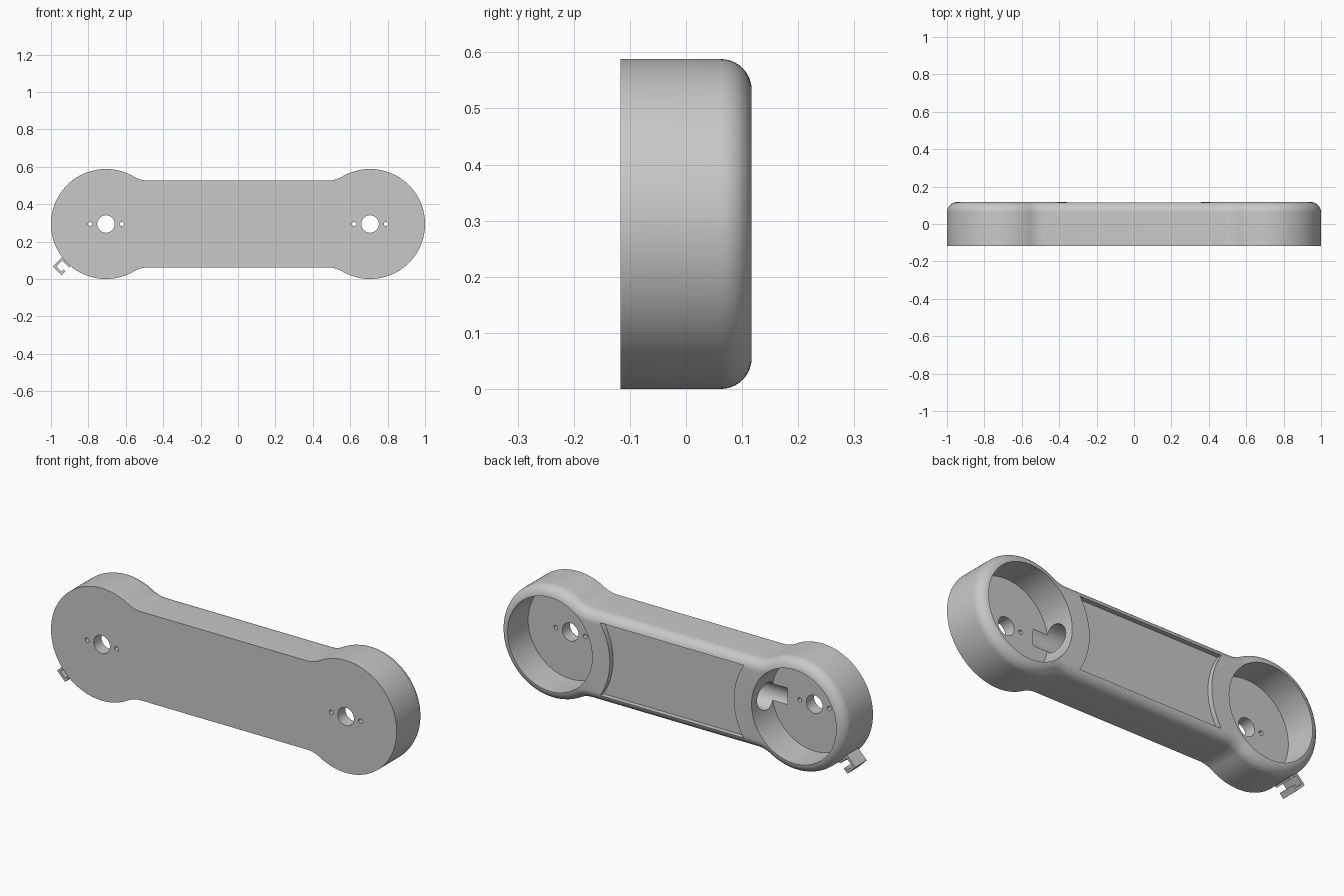
import bpy
import bmesh
from math import sin, cos, pi, atan2, asin, sqrt

cube = bpy.data.objects.get("Cube")
if cube:
    bpy.data.objects.remove(cube, do_unlink=True)

END_X = 0.706      # distance of each round end from the middle
END_R = 0.294      # radius of the round ends
BAR_H = 0.232      # half height of the bar
BLEND = 0.15       # blend radius between bar and ends
ROUND = 0.055      # rounding of the back edge
FRONT, BACK = -0.117, 0.117
FLOOR = -0.053     # floor of the round pockets
MID_Z = END_R

grey = bpy.data.materials.new("light_grey")
grey.use_nodes = True
colour = (0.58, 0.58, 0.58, 1)
grey.diffuse_color = colour
grey.node_tree.nodes["Principled BSDF"].inputs["Base Color"].default_value = colour


def arc(cx, cz, r, a0, a1, n):
    return [(cx + r * cos(a0 + (a1 - a0) * i / n),
             cz + r * sin(a0 + (a1 - a0) * i / n)) for i in range(n + 1)]


def turned(points):
    """Add the copy turned half way round, closing the outline."""
    return points + [(-x, -z) for x, z in points]


def loft(name, rings):
    """Skin a list of (y, outline) rings and cap both ends."""
    bm = bmesh.new()
    loops = [[bm.verts.new((x, y, z + MID_Z)) for x, z in pts] for y, pts in rings]
    for a, b in zip(loops, loops[1:]):
        for i in range(len(a)):
            j = (i + 1) % len(a)
            bm.faces.new((a[i], a[j], b[j], b[i]))
    bm.faces.new(loops[0])
    bm.faces.new(loops[-1])
    bmesh.ops.recalc_face_normals(bm, faces=bm.faces)
    mesh = bpy.data.meshes.new(name)
    bm.to_mesh(mesh)
    bm.free()
    mesh.materials.append(grey)
    obj = bpy.data.objects.new(name, mesh)
    bpy.context.collection.objects.link(obj)
    return obj


def prism(name, pts, y0, y1):
    return loft(name, [(y0, pts), (y1, pts)])


def disc(x, r, n):
    return arc(x, 0, r, 0, 2 * pi, n)[:-1]


def select(obj):
    bpy.ops.object.select_all(action='DESELECT')
    obj.select_set(True)
    bpy.context.view_layer.objects.active = obj


def cut(obj, cutter):
    cutter.hide_render = True
    mod = obj.modifiers.new("cut", 'BOOLEAN')
    mod.operation = 'DIFFERENCE'
    mod.solver = 'EXACT'
    mod.object = cutter
    select(obj)
    bpy.ops.object.modifier_apply(modifier=mod.name)
    bpy.data.objects.remove(cutter, do_unlink=True)


def outline(inset):
    """Two round ends blended into a straight bar."""
    blend_z = BAR_H + BLEND
    blend_dx = sqrt((END_R + BLEND) ** 2 - blend_z ** 2)
    a = atan2(blend_z, blend_dx)
    bx, r = END_X - blend_dx, BLEND + inset
    low = arc(bx, -blend_z, r, pi / 2, a, 8)
    end = arc(END_X, 0, END_R - inset, a - pi, pi - a, 72)
    high = arc(bx, blend_z, r, -a, -pi / 2, 8)
    return turned(low + end[1:-1] + high)


# Main body, flat in front and rounded at the back
rings = [(FRONT, outline(0))]
for i in range(11):
    t = pi / 2 * i / 10
    rings.append((BACK - ROUND + ROUND * sin(t), outline(ROUND * (1 - cos(t)))))
arm = loft("arm_body", rings)

# Shallow recess in the back of the bar, with ends following the pockets
RING_R, RECESS_H = 0.347, 0.19
b = asin(RECESS_H / RING_R)
cut(arm, prism("recess_cutter", turned(arc(END_X, 0, RING_R, pi + b, pi - b, 24)), 0.09, 0.2))

# Cable channel running through the bar from pocket to pocket
bpy.ops.mesh.primitive_cylinder_add(vertices=48, radius=0.07, depth=1.1,
                                    location=(0, 0.002, MID_Z), rotation=(0, pi / 2, 0))
cut(arm, bpy.context.object)

# Round pockets, centre holes and screw holes
for x in (-END_X, END_X):
    cut(arm, prism("pocket_cutter", disc(x, 0.245, 96), FLOOR, 0.2))
    cut(arm, prism("centre_hole_cutter", disc(x, 0.047, 40), -0.2, 0))
    for offset in (-0.085, 0.085):
        cut(arm, prism("screw_hole_cutter", disc(x + offset, 0.0115, 16), -0.2, 0))

select(arm)
bpy.ops.object.shade_smooth_by_angle(angle=pi / 6)

# Small square hook under the right end, drawn in its own turned frame
W, H, T, LIP = 0.066, 0.072, 0.013, 0.03
hook = [(0, 0), (W, 0), (W, T), (T, T), (T, H - T), (W - T, H - T),
        (W - T, H - LIP), (W, H - LIP), (W, H), (0, H)]
s = sqrt(0.5)
path = [(-0.94 + s * (u - v), 0.118 - s * (u + v) - MID_Z) for u, v in hook]
prism("cable_hook", path, -0.08, 0.015)
